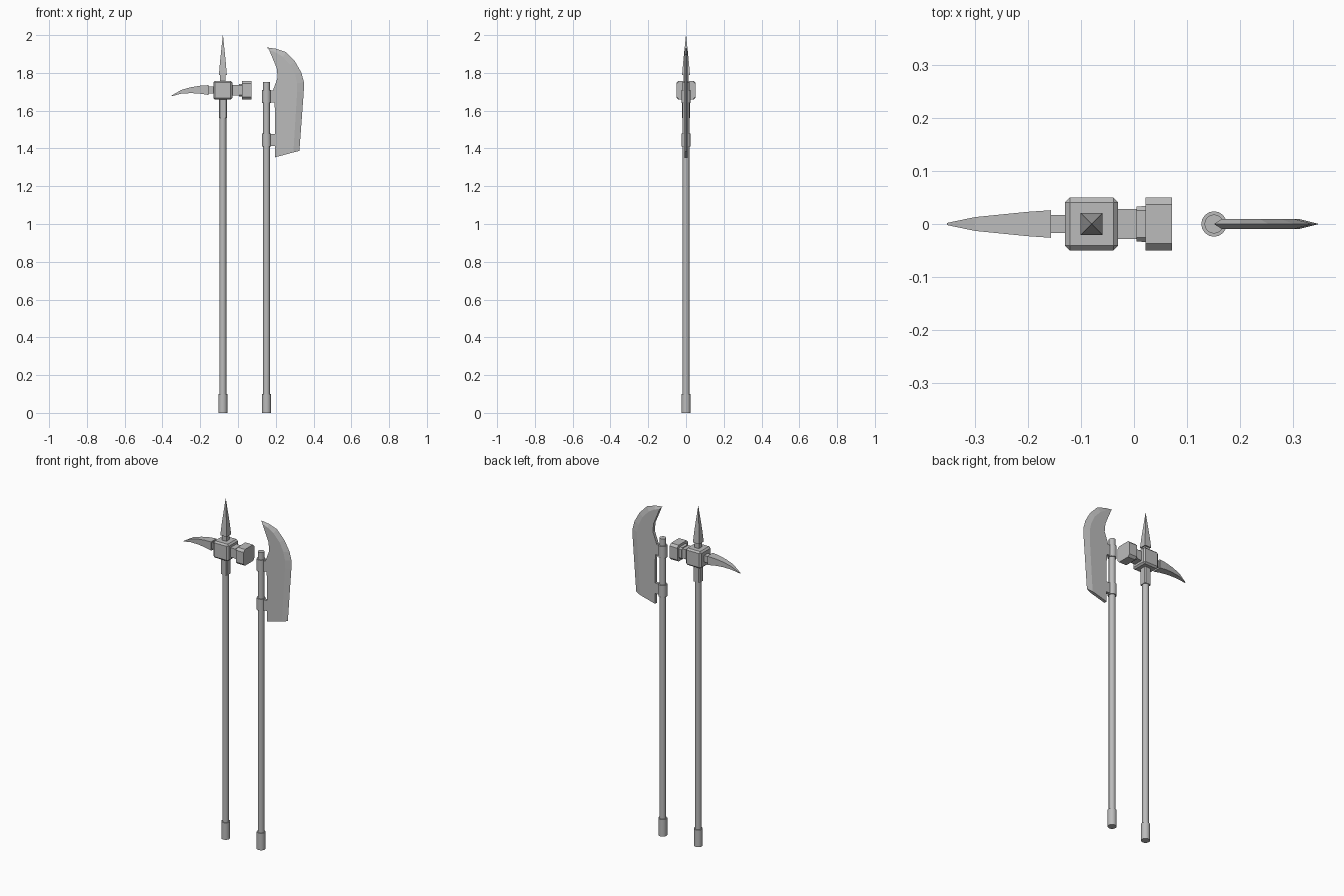
import bpy, bmesh, math
from mathutils import Vector

cube = bpy.data.objects.get("Cube")
if cube:
    bpy.data.objects.remove(cube, do_unlink=True)

steel = bpy.data.materials.new("grey steel")
steel.use_nodes = True
GREY = (0.5, 0.5, 0.5, 1)
steel.diffuse_color = GREY
steel.node_tree.nodes["Principled BSDF"].inputs["Base Color"].default_value = GREY


def finish(name, bm, bevel=0.0, smooth=False):
    bmesh.ops.recalc_face_normals(bm, faces=bm.faces)
    if bevel:
        bmesh.ops.bevel(bm, geom=bm.edges[:], offset=bevel, segments=1, affect='EDGES')
    mesh = bpy.data.meshes.new(name)
    bm.to_mesh(mesh)
    bm.free()
    mesh.materials.append(steel)
    ob = bpy.data.objects.new(name, mesh)
    bpy.context.collection.objects.link(ob)
    if smooth:
        bpy.ops.object.select_all(action='DESELECT')
        ob.select_set(True)
        bpy.context.view_layer.objects.active = ob
        bpy.ops.object.shade_smooth_by_angle(angle=math.radians(35))
    return ob


def loft(name, rings, **kw):
    """Skin equal-length rings of points and cap both ends."""
    bm = bmesh.new()
    loops = [[bm.verts.new(p) for p in ring] for ring in rings]
    n = len(loops[0])
    for a, b in zip(loops, loops[1:]):
        for i in range(n):
            j = (i + 1) % n
            bm.faces.new((a[i], a[j], b[j], b[i]))
    bm.faces.new(loops[0])
    bm.faces.new(loops[-1])
    return finish(name, bm, **kw)


def lathe(name, x, profile, sides=16):
    """Turn (radius, z) pairs about a vertical axis at x."""
    rings = [[(x + r * math.cos(2 * math.pi * i / sides),
               r * math.sin(2 * math.pi * i / sides), z) for i in range(sides)]
             for r, z in profile]
    return loft(name, rings, smooth=True)


def octagon(h, v, c):
    """Rectangle outline of half sizes h, v with corners cut by c."""
    return [(h, -v + c), (h, v - c), (h - c, v), (-h + c, v),
            (-h, v - c), (-h, -v + c), (-h + c, -v), (h - c, -v)]


def box(name, x0, x1, y, z0, z1, bevel=0.0):
    return loft(name, [[(x, -y, z0), (x, y, z0), (x, y, z1), (x, -y, z1)]
                       for x in (x0, x1)], bevel=bevel)


# ---- War hammer ----
HX, HZ = -0.08, 1.708
lathe("hammer_shaft", HX, [(0.018, 0.02), (0.018, 1.66)])
lathe("hammer_foot_ferrule", HX, [(0.024, 0), (0.024, 0.1)])
loft("hammer_socket", [[(HX + a, b, z) for a, b in octagon(0.021, 0.021, 0.005)]
                       for z in (1.56, 1.67)])
box("hammer_block", HX - 0.05, HX + 0.05, 0.05, 1.658, 1.758, bevel=0.009)

# Top spike on its square neck
box("spike_neck", HX - 0.014, HX + 0.014, 0.014, 1.75, 1.795)
loft("top_spike", [[(HX + sx * r, sy * r, z) for sx, sy in
                    ((-1, -1), (1, -1), (1, 1), (-1, 1))]
                   for r, z in ((0.021, 1.788), (0.015, 1.86), (0.0005, 2.0))])

# Striking face: neck, flared collar and chamfered head
box("hammer_neck", -0.04, 0.006, 0.028, 1.68, 1.736)


def across(x, h, v, c):
    return [(x, a, HZ + b) for a, b in octagon(h, v, c)]


loft("hammer_collar", [across(0.005, 0.033, 0.033, 0.008),
                       across(0.024, 0.034, 0.034, 0.008)])
loft("hammer_head", [across(0.022, 0.05, 0.048, 0.013),
                     across(0.072, 0.05, 0.048, 0.013)])

# Curved beak: x, half width, bottom, top
box("beak_neck", -0.16, -0.12, 0.017, 1.69, 1.728)
BEAK = [(-0.157, 0.026, 1.683, 1.735), (-0.2, 0.023, 1.690, 1.732),
        (-0.25, 0.018, 1.693, 1.724), (-0.3, 0.013, 1.690, 1.710),
        (-0.353, 0.002, 1.676, 1.679)]
loft("hammer_beak", [[(x, -w, b), (x, w, b), (x, w, t), (x, -w, t)]
                     for x, w, b, t in BEAK])

# ---- Pole axe ----
AX = 0.151
lathe("axe_shaft", AX, [(0.018, 0.02), (0.018, 1.752)])
lathe("axe_foot_ferrule", AX, [(0.024, 0), (0.024, 0.1)])
for name, z0, z1 in (("upper", 1.64, 1.71), ("lower", 1.41, 1.48)):
    lathe(name + "_axe_ring", AX, [(0.024, z0), (0.024, z1)])
    box(name + "_blade_lug", AX, 0.205, 0.009, z0 + 0.004, z1 - 0.004)

# Blade: sharp outer edge, flat cheeks and a thick inner edge
T = 0.009
edge = [(0.151, 1.935), (0.2, 1.928), (0.254, 1.91), (0.302, 1.86),
        (0.336, 1.80), (0.349, 1.75), (0.348, 1.70), (0.325, 1.387)]
shoulder = [(0.165, 1.921), (0.2, 1.908), (0.238, 1.885), (0.278, 1.842),
            (0.303, 1.79), (0.313, 1.745), (0.313, 1.70), (0.293, 1.379)]
inner = [(0.196, 1.353), (0.196, 1.60), (0.186, 1.71), (0.21, 1.775),
         (0.205, 1.825), (0.18, 1.885)]
bm = bmesh.new()
tip = [bm.verts.new((x, 0, z)) for x, z in edge]
cheeks = []
for y in (-T, T):
    body = [bm.verts.new((x, y, z)) for x, z in shoulder + inner]
    bm.faces.new(body)
    for i in range(len(edge) - 1):
        bm.faces.new((tip[i], tip[i + 1], body[i + 1], body[i]))
    cheeks.append(body)
f, b = cheeks
last = len(shoulder) - 1
for i in range(last, len(f) - 1):
    bm.faces.new((f[i], f[i + 1], b[i + 1], b[i]))
bm.faces.new((f[-1], f[0], b[0], b[-1]))
bm.faces.new((f[0], tip[0], b[0]))
bm.faces.new((f[last], b[last], tip[-1]))
finish("axe_blade", bm)
